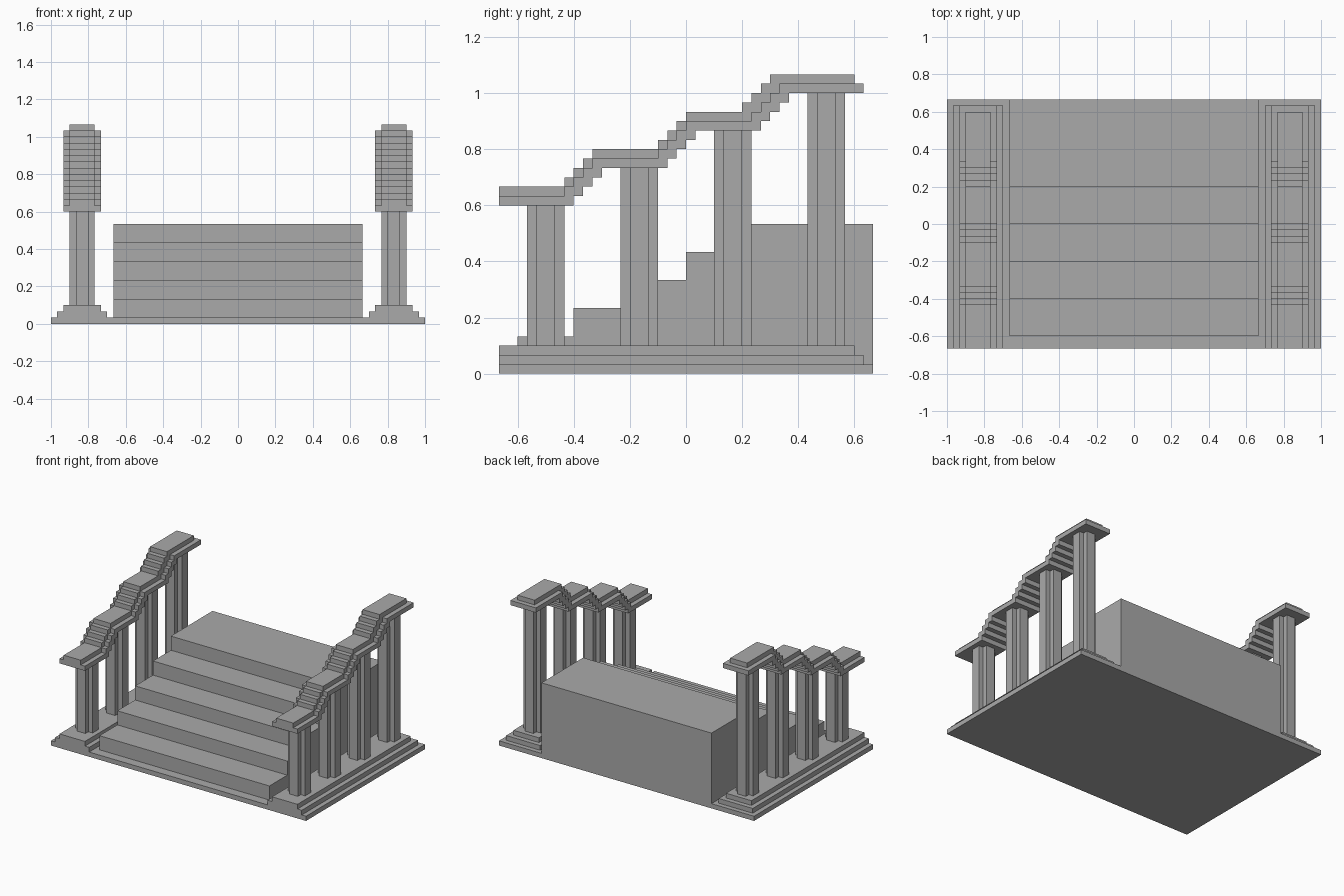
import bpy
import bmesh
from mathutils import Vector

U = 1 / 30  # building module

if "Cube" in bpy.data.objects:
    bpy.data.objects.remove(bpy.data.objects["Cube"], do_unlink=True)

stone = bpy.data.materials.new("grey stone")
stone.use_nodes = True
stone.diffuse_color = (0.4, 0.4, 0.4, 1)
stone.node_tree.nodes["Principled BSDF"].inputs["Base Color"].default_value = (0.4, 0.4, 0.4, 1)


def prism(name, outline, depth):
    """Extrude a closed outline (module units) along depth (module units)."""
    bm = bmesh.new()
    base = bm.faces.new([bm.verts.new(Vector(p) * U) for p in outline])
    result = bmesh.ops.extrude_face_region(bm, geom=[base])
    moved = [v for v in result["geom"] if isinstance(v, bmesh.types.BMVert)]
    bmesh.ops.translate(bm, verts=moved, vec=Vector(depth) * U)
    bmesh.ops.recalc_face_normals(bm, faces=bm.faces)
    mesh = bpy.data.meshes.new(name)
    bm.to_mesh(mesh)
    bm.free()
    mesh.materials.append(stone)
    obj = bpy.data.objects.new(name, mesh)
    bpy.context.collection.objects.link(obj)
    return obj


def box(name, x0, x1, y0, y1, z0, z1):
    return prism(name, [(x0, y0, z0), (x1, y0, z0), (x1, y1, z0), (x0, y1, z0)],
                 (0, 0, z1 - z0))


def stepped(start, end, z, risers, rise):
    """Side-view line that climbs by rise at every riser."""
    line = [(start, z)]
    for y in risers:
        line += [(y, z), (y, z + rise)]
        z += rise
    return line + [(end, z)]


def side_prism(name, line, x0, x1):
    return prism(name, [(x0, y, z) for y, z in line], (x1 - x0, 0, 0))


def flights(*starts):
    return [s + i for s in starts for i in range(4)]


# Floor slab and main steps
box("floor_slab", -30, 30, -20, 20, 0, 1)
tread_line = stepped(-18, 20, 4, [-12, -6, 0, 6], 3)
side_prism("main_steps", [(-18, 1)] + tread_line + [(20, 1)], -20, 20)

# Handrail lines: underside, ledge between the layers, and top
under = stepped(-20, 19, 18, flights(-12, -2, 8), 1)
ledge = stepped(-20, 19, 19, flights(-13, -3, 7), 1)
cap_under = ledge[:-1] + [(18, ledge[-1][1])]
cap_top = stepped(-20, 18, 20, flights(-13, -3, 6), 1)

# Cross-shaped column section
cross = [(-2, -1), (-1, -1), (-1, -2), (1, -2), (1, -1), (2, -1),
         (2, 1), (1, 1), (1, 2), (-1, 2), (-1, 1), (-2, 1)]

# Balustrades on both sides
for side, sign in (("left", 1), ("right", -1)):
    cx = sign * 25
    box(side + "_plinth_lower", cx - 4, cx + 4, -20, 19, 1, 2)
    box(side + "_plinth_upper", cx - 3, cx + 3, -20, 18, 2, 3)
    for i in range(4):
        cy = -15 + 10 * i
        prism(f"{side}_column_{i + 1}", [(cx + x, cy + y, 3) for x, y in cross],
              (0, 0, 15 + 4 * i))
    side_prism(side + "_handrail_base", under + ledge[::-1], cx - 3, cx + 3)
    side_prism(side + "_handrail_cap", cap_under + cap_top[::-1], cx - 2, cx + 2)
